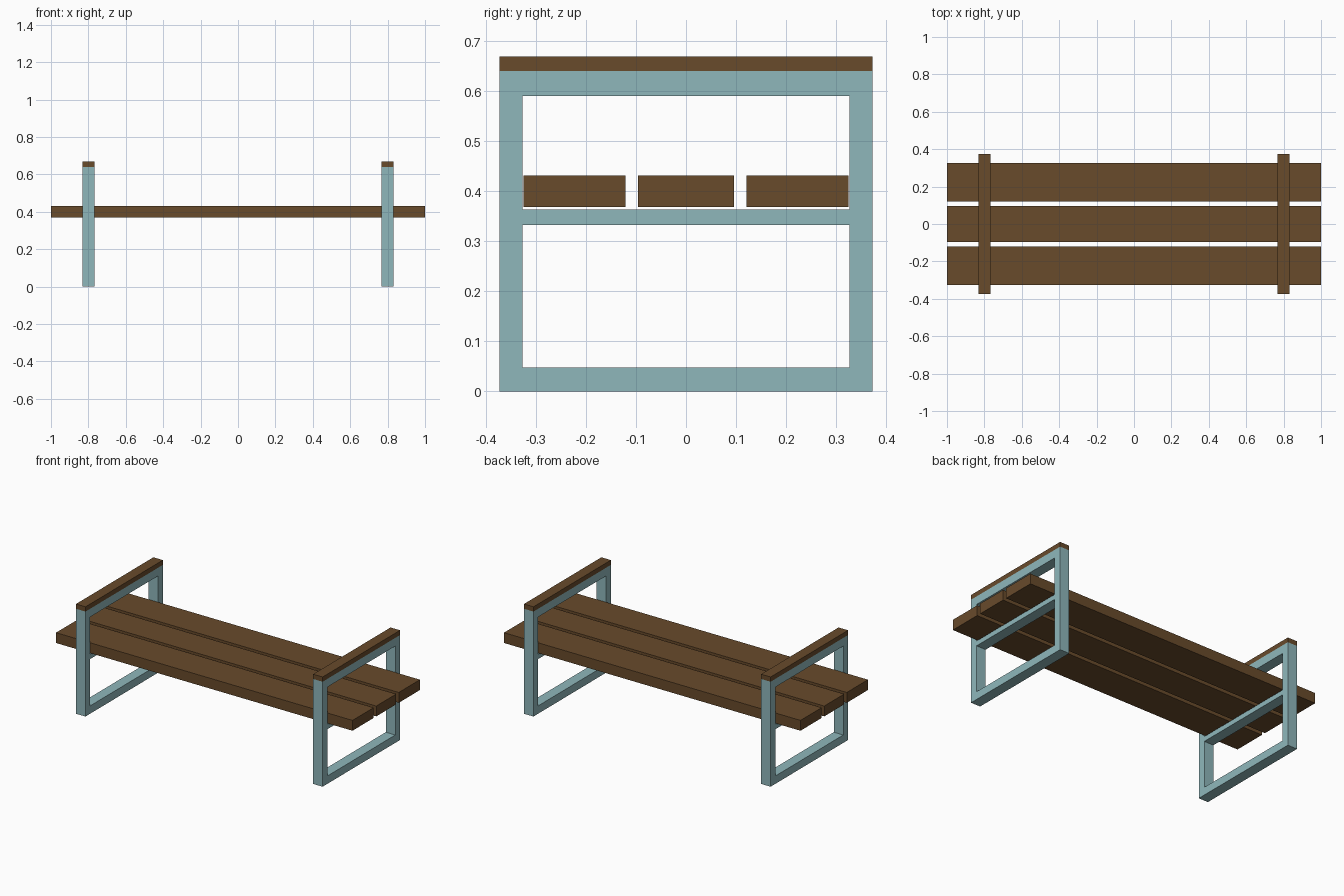
import bpy, bmesh
from mathutils import Matrix, Vector

if "Cube" in bpy.data.objects:
    bpy.data.objects.remove(bpy.data.objects["Cube"])


def material(name, rgb):
    m = bpy.data.materials.new(name)
    m.diffuse_color = (*rgb, 1.0)
    m.use_nodes = True
    m.node_tree.nodes["Principled BSDF"].inputs["Base Color"].default_value = m.diffuse_color
    return m


wood = material("brown wood", (0.138, 0.069, 0.024))
metal = material("pale teal metal", (0.275, 0.474, 0.497))


def boxes(name, mat, parts):
    """One object made of boxes, each given as (x0, x1, y0, y1, z0, z1)."""
    bm = bmesh.new()
    for x0, x1, y0, y1, z0, z1 in parts:
        centre = Vector(((x0 + x1) / 2, (y0 + y1) / 2, (z0 + z1) / 2))
        size = (x1 - x0, y1 - y0, z1 - z0)
        bmesh.ops.create_cube(bm, size=1, matrix=Matrix.Translation(centre) @ Matrix.Diagonal((*size, 1)))
    mesh = bpy.data.meshes.new(name)
    bm.to_mesh(mesh)
    bm.free()
    mesh.materials.append(mat)
    ob = bpy.data.objects.new(name, mesh)
    bpy.context.collection.objects.link(ob)
    return ob


# Seat planks
for name, y0, y1 in (("front_plank", -0.325, -0.121),
                     ("middle_plank", -0.096, 0.096),
                     ("back_plank", 0.121, 0.325)):
    boxes(name, wood, [(-1, 1, y0, y1, 0.368, 0.431)])

# End frames with wooden armrests
OUT, INN, HALF = 0.373, 0.327, 0.032
for side, x in (("left", -0.8), ("right", 0.8)):
    a, b = x - HALF, x + HALF
    boxes(side + "_frame", metal, [
        (a, b, -OUT, -INN, 0, 0.64),        # front post
        (a, b, INN, OUT, 0, 0.64),          # back post
        (a, b, -INN, INN, 0, 0.048),        # floor bar
        (a, b, -INN, INN, 0.333, 0.363),    # seat support
        (a, b, -INN, INN, 0.59, 0.64),      # top bar
    ])
    boxes(side + "_armrest", wood, [(a, b, -OUT, OUT, 0.64, 0.669)])
